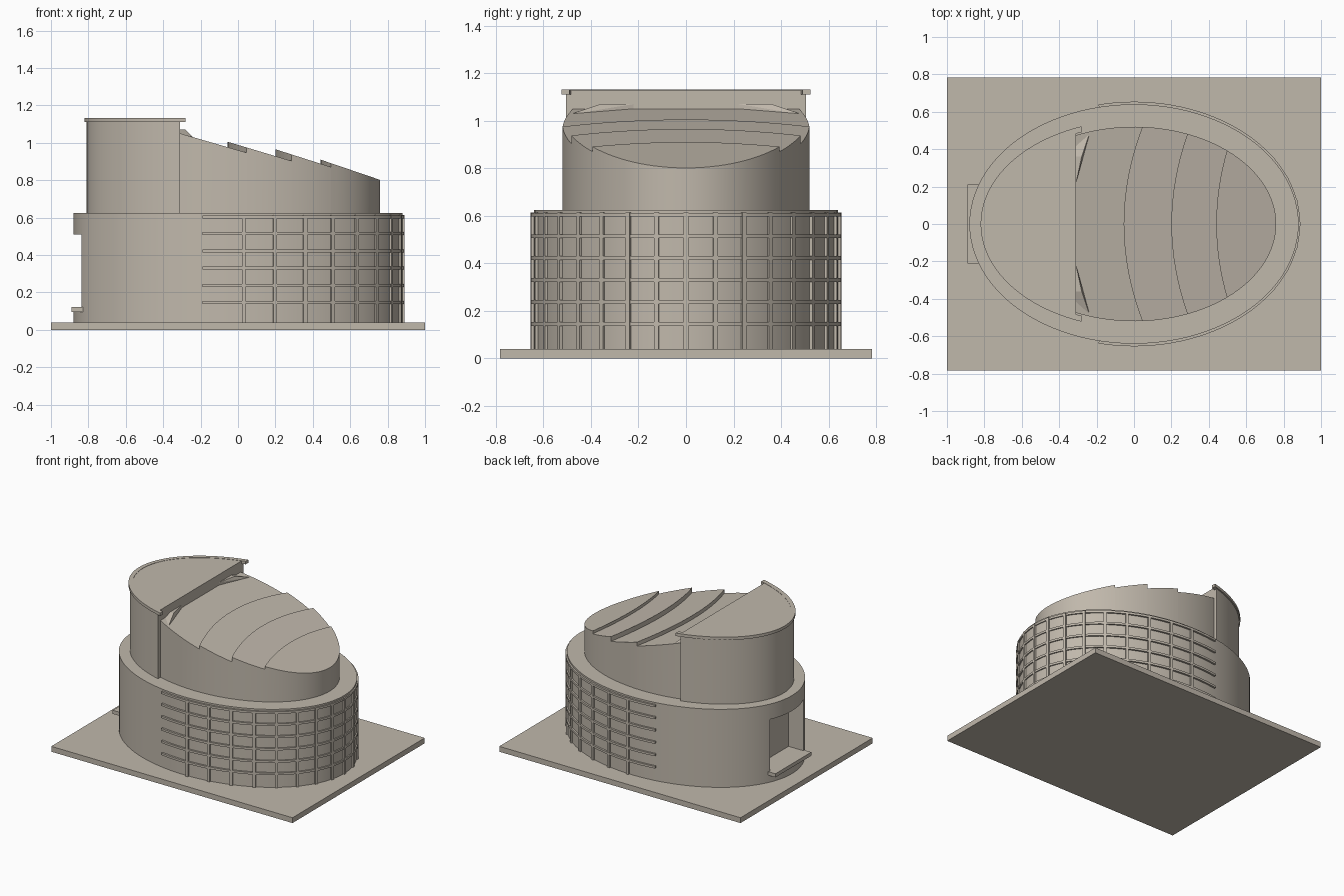
import bpy, bmesh
from math import sin, cos, pi, radians, sqrt, atan2, acos

if "Cube" in bpy.data.objects:
    bpy.data.objects.remove(bpy.data.objects["Cube"])

stone = bpy.data.materials.new("warm_stone")
stone.diffuse_color = (0.53, 0.48, 0.41, 1)
stone.use_nodes = True
stone.node_tree.nodes["Principled BSDF"].inputs["Base Color"].default_value = stone.diffuse_color


def finish(name, bm, smooth=True):
    bmesh.ops.recalc_face_normals(bm, faces=bm.faces[:])
    me = bpy.data.meshes.new(name)
    bm.to_mesh(me)
    bm.free()
    me.materials.append(stone)
    ob = bpy.data.objects.new(name, me)
    bpy.context.collection.objects.link(ob)
    if smooth:
        shade(ob)
    return ob


def shade(ob):
    bpy.ops.object.select_all(action='DESELECT')
    bpy.context.view_layer.objects.active = ob
    ob.select_set(True)
    bpy.ops.object.shade_smooth_by_angle(angle=radians(30))


def add_prism(bm, pts, z0, top):
    """Extrude a plan outline from z0 to a height, or to a height rule top(x, y)."""
    h = top if callable(top) else (lambda x, y: top)
    lo = [bm.verts.new((x, y, z0)) for x, y in pts]
    hi = [bm.verts.new((x, y, h(x, y))) for x, y in pts]
    bm.faces.new(lo[::-1])
    bm.faces.new(hi)
    n = len(pts)
    for i in range(n):
        j = (i + 1) % n
        bm.faces.new((lo[i], lo[j], hi[j], hi[i]))


def prism(name, pts, z0, top, smooth=True):
    bm = bmesh.new()
    add_prism(bm, pts, z0, top)
    return finish(name, bm, smooth)


def arc(rx, ry, a0, a1, n):
    return [(rx * cos(a0 + (a1 - a0) * i / n), ry * sin(a0 + (a1 - a0) * i / n))
            for i in range(n + 1)]


def rect(x0, x1, y0, y1):
    return [(x0, y0), (x1, y0), (x1, y1), (x0, y1)]


# Ground slab
prism("base_slab", rect(-1, 1, -0.783, 0.783), 0, 0.04, False)

# Main oval drum with a doorway recess at the left end
drum = prism("main_drum", arc(0.88, 0.64, 0, 2 * pi, 96)[:-1], 0.04, 0.625, False)
cutter = prism("doorway_cutter", rect(-1.1, -0.71, -0.2, 0.2), 0.12, 0.51, False)
cutter.hide_render = True
mod = drum.modifiers.new("doorway", 'BOOLEAN')
mod.operation = 'DIFFERENCE'
mod.solver = 'EXACT'
mod.object = cutter
bpy.context.view_layer.objects.active = drum
bpy.ops.object.modifier_apply(modifier=mod.name)
bpy.data.objects.remove(cutter)
shade(drum)

# Balcony plate, running into the recess
prism("balcony", rect(-0.89, -0.70, -0.212, 0.212), 0.095, 0.122, False)

# Facade grid: horizontal hoops
bm = bmesh.new()
end = acos(-0.19 / 0.89)
for z in (0.145, 0.237, 0.33, 0.422, 0.514, 0.604):
    outline = arc(0.888, 0.654, -end, end, 64) + arc(0.872, 0.632, end, -end, 64)
    add_prism(bm, outline, z - 0.008, z + 0.008)
finish("facade_hoops", bm)

# Facade grid: vertical fins square to the oval
bm = bmesh.new()
for k in range(-8, 9):
    t = radians(11 * k)
    cx, cy = 0.878 * cos(t), 0.641 * sin(t)
    a = atan2(sin(t) / 0.64, cos(t) / 0.88)
    pts = [(cx + u * cos(a) - v * sin(a), cy + u * sin(a) + v * cos(a))
           for u, v in rect(-0.012, 0.012, -0.01, 0.01)]
    add_prism(bm, pts, 0.04, 0.613)
finish("facade_fins", bm, False)

# Sawtooth roof hall: each bay starts on a curved riser and slopes to the right
RX, RY, BOW = 0.76, 0.52, 0.37
bays = [(-0.31, 0.0, 1.05, 0.29), (-0.055, BOW, 1.005, 0.30),
        (0.2, BOW, 0.965, 0.32), (0.44, BOW, 0.91, 0.34)]


def crossing(a, b):
    """Angle on the oval where the riser x = a + b*y*y meets it."""
    lo, hi = 0.0, pi
    for _ in range(50):
        m = (lo + hi) / 2
        if RX * cos(m) > a + b * (RY * sin(m)) ** 2:
            lo = m
        else:
            hi = m
    return lo


def riser(a, b, y, n=16):
    return [(a + b * (y * (2 * i / n - 1)) ** 2, y * (2 * i / n - 1)) for i in range(n + 1)]


for i, (a, b, z, s) in enumerate(bays):
    t = crossing(a, b)
    left = riser(a, b, RY * sin(t))
    if i + 1 < len(bays):
        a2, b2 = bays[i + 1][:2]
        t2 = crossing(a2, b2)
        right = riser(a2, b2, RY * sin(t2))
        pts = left + arc(RX, RY, t, t2, 10)[1:-1] + right[::-1] + arc(RX, RY, -t2, -t, 10)[1:-1]
    else:
        pts = left + arc(RX, RY, t, -t, 32)[1:-1]
    prism(f"roof_bay_{i + 1}", pts, 0.62, lambda x, y: z - s * (x - a))

# Small raised corner wedges where the first bay meets the tower
for side in (-1, 1):
    bm = bmesh.new()
    for x, y, z in ((-0.31, 0.22, 1.07), (-0.28, 0.36, 1.07), (-0.31, 0.36, 1.07),
                    (-0.235, 0.492, 1.025), (-0.31, 0.474, 1.03), (-0.31, 0.22, 1.0),
                    (-0.28, 0.36, 1.0), (-0.235, 0.492, 1.0), (-0.31, 0.474, 1.0)):
        bm.verts.new((x, side * y, z))
    bmesh.ops.convex_hull(bm, input=bm.verts[:])
    finish("roof_corner_wedge", bm, False)


# Half-oval tower and its edge lip
def tower_outline(rx, ry, x):
    t = acos(x / rx)
    return arc(rx, ry, t, 2 * pi - t, 48)


prism("tower", tower_outline(0.81, 0.547, -0.31), 0.62, 1.13)
lip = tower_outline(0.82, 0.556, -0.28) + tower_outline(0.79, 0.525, -0.28)[::-1]
prism("tower_lip", lip, 1.11, 1.132)
